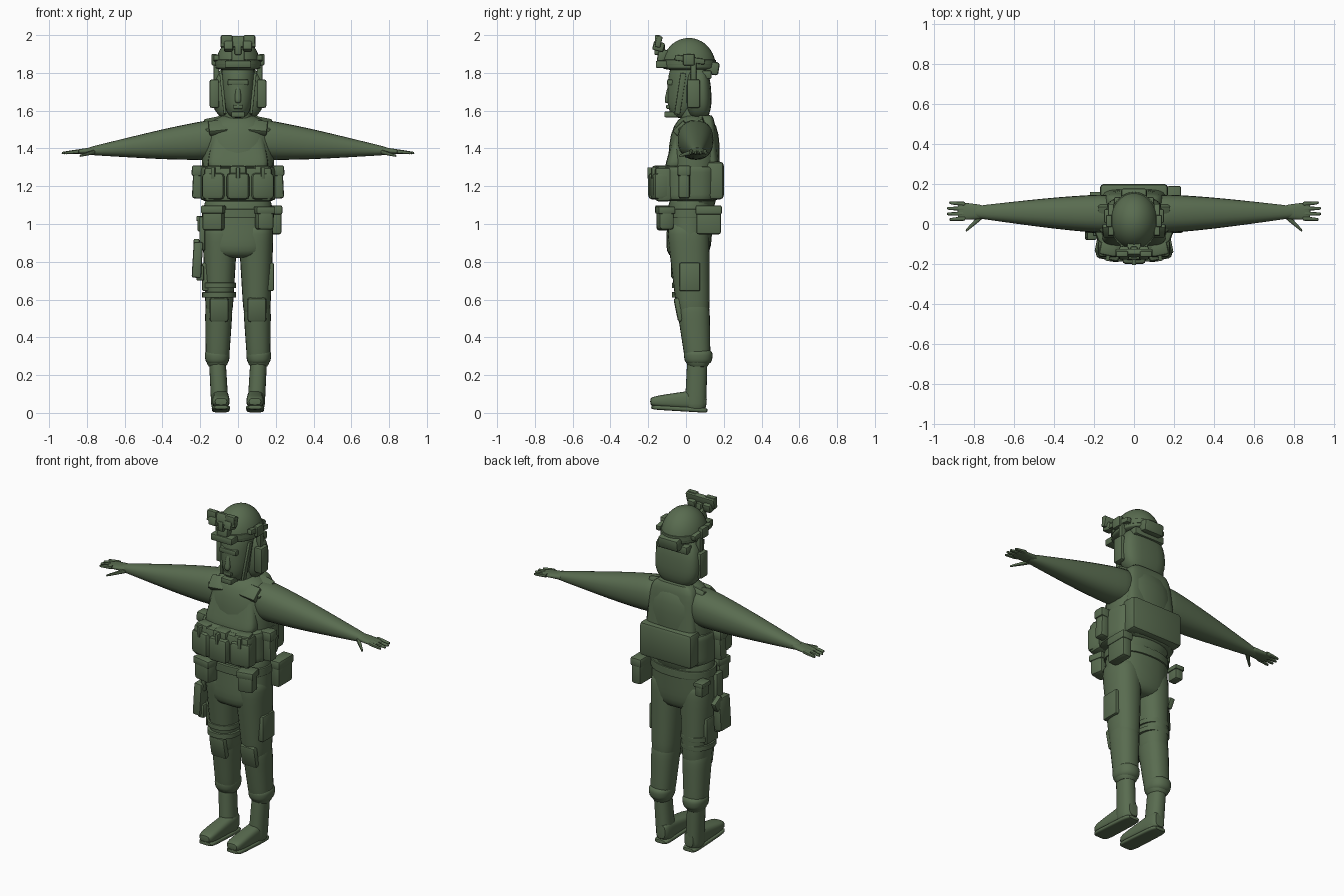
import bpy, bmesh, math
from mathutils import Matrix, Vector

if "Cube" in bpy.data.objects:
    bpy.data.objects.remove(bpy.data.objects["Cube"])

OLIVE = (.1, .15, .08, 1)
material = bpy.data.materials.new("olive green")
material.use_nodes = True
material.diffuse_color = OLIVE
material.node_tree.nodes["Principled BSDF"].inputs["Base Color"].default_value = OLIVE


def finish(name, bm):
    """Turn a bmesh into a smooth shaded object with crisp edges."""
    bmesh.ops.recalc_face_normals(bm, faces=bm.faces)
    mesh = bpy.data.meshes.new(name)
    bm.to_mesh(mesh)
    bm.free()
    mesh.materials.append(material)
    obj = bpy.data.objects.new(name, mesh)
    bpy.context.collection.objects.link(obj)
    bpy.ops.object.select_all(action="DESELECT")
    obj.select_set(True)
    bpy.context.view_layer.objects.active = obj
    bpy.ops.object.shade_smooth_by_angle(angle=math.radians(40))


def superellipse(value, power):
    return math.copysign(abs(value) ** (2 / power), value)


def limb(name, start, end, wide, deep, blunt=6, power=2.3, bulge=0, side=1, rings=14, sides=24):
    """Tapered form from start to end; wide and deep are the radii at both ends.
    A higher blunt gives squarer ends, a higher power a squarer cross-section."""
    bm = bmesh.new()
    start, end = Vector(start), Vector(end)
    along = [abs(value) for value in end - start]
    axis = along.index(max(along))
    across, up = [(Vector((0, 1, 0)), Vector((0, 0, 1))),
                  (Vector((1, 0, 0)), Vector((0, 0, 1))),
                  (Vector((1, 0, 0)), Vector((0, 1, 0)))][axis]
    previous = None
    for ring in range(rings + 1):
        u = -math.cos(math.pi * ring / rings)
        t = (u + 1) / 2
        scale = max(0, 1 - abs(u) ** blunt) ** (1 / blunt) * (1 + bulge * math.sin(math.pi * t))
        loop = []
        for step in range(sides):
            angle = math.tau * step / sides
            a = superellipse(math.cos(angle), power) * scale * (wide[0] + (wide[1] - wide[0]) * t)
            b = superellipse(math.sin(angle), power) * scale * (deep[0] + (deep[1] - deep[0]) * t)
            point = start.lerp(end, t) + across * a + up * b
            point.x *= side
            loop.append(bm.verts.new(point))
        if previous:
            for i in range(sides):
                bm.faces.new((previous[i - 1], previous[i], loop[i], loop[i - 1]))
        previous = loop
    bmesh.ops.remove_doubles(bm, verts=bm.verts, dist=.0001)
    finish(name, bm)


def box(name, at, size, tilt=0, lean=0, turn=0, side=1):
    """Block with rounded edges, rotated about its centre."""
    bm = bmesh.new()
    bmesh.ops.create_cube(bm, size=1)
    bmesh.ops.scale(bm, vec=size, verts=bm.verts)
    bmesh.ops.bevel(bm, geom=bm.edges[:], offset=min(size) / 5, segments=2, affect="EDGES", profile=.5)
    spin = Matrix.Rotation(turn, 4, "Z") @ Matrix.Rotation(lean, 4, "Y") @ Matrix.Rotation(tilt, 4, "X")
    bm.transform(Matrix.Diagonal((side, 1, 1, 1)) @ Matrix.Translation(at) @ spin)
    finish(name, bm)


def pouch(name, at, size, **pose):
    """Pouch with a slightly larger flap over its upper third."""
    box(name, at, size, **pose)
    x, y, z = at
    wide, deep, tall = size
    box(name + "_flap", (x, y, z + tall * .36), (wide + .01, deep + .01, tall / 3), **pose)


# Torso, hips and belt
limb("torso", start=(0, .03, 1), end=(0, .05, 1.58), wide=(.18, .2), deep=(.13, .14), blunt=3)
limb("hips", start=(0, .01, .82), end=(0, .03, 1.17), wide=(.19, .18), deep=(.12, .12), blunt=5)
limb("belt", start=(0, .02, 1.03), end=(0, .02, 1.08), wide=(.19, .19), deep=(.13, .13), blunt=20)

# Plate carrier
limb("chest_plate", start=(0, -.06, 1.28), end=(0, .01, 1.55), wide=(.17, .12), deep=(.06, .05), power=4)
limb("back_plate", start=(0, .13, 1.14), end=(0, .1, 1.58), wide=(.17, .14), deep=(.06, .05), power=4)
limb("waist_band", start=(0, .02, 1.12), end=(0, .02, 1.31), wide=(.2, .2), deep=(.15, .16), power=3, blunt=12)
box("back_pouch", at=(0, .15, 1.23), size=(.34, .1, .2))
box("front_panel", at=(0, -.12, 1.21), size=(.36, .09, .18))

# Three magazine pouches curving around the belly
for position in (-1, 0, 1):
    label = ("right", "middle", "left")[position + 1]
    x, turn, back = position / 8, position / 5, abs(position) * .02
    box(label + "_magazine_pouch", at=(x, -.15 + back, 1.2), size=(.12, .1, .14), turn=turn)
    box(label + "_magazine", at=(x, -.14 + back, 1.27), size=(.09, .08, .08), turn=turn)
    box(label + "_magazine_strap", at=(x, -.16 + back, 1.27), size=(.02, .09, .06), turn=turn)

# Pouches on the belt
pouch("right_front_pouch", at=(-.13, -.11, 1.03), size=(.11, .08, .13), turn=-.2)
pouch("left_front_pouch", at=(.14, -.11, 1.03), size=(.09, .08, .12), turn=.2)
pouch("left_hip_pouch", at=(.2, .12, 1.02), size=(.06, .13, .15))
pouch("right_hip_pouch", at=(-.19, .12, 1), size=(.05, .07, .08))

# Thigh holster with pistol
box("holster", at=(-.215, -.03, .81), size=(.05, .1, .19), lean=.06)
box("holster_tip", at=(-.2, -.03, .74), size=(.04, .07, .08))
box("holster_hanger", at=(-.19, -.03, .95), size=(.03, .06, .18))
box("pistol_grip", at=(-.22, .02, .88), size=(.03, .07, .06), tilt=-.5)
for strap, z in (("upper", .66), ("lower", .61)):
    limb(strap + "_thigh_strap", start=(.1, .025, z), end=(.1, .025, z + .03),
         wide=(.09, .09), deep=(.1, .1), blunt=20, side=-1)

for name, side in (("left_", 1), ("right_", -1)):
    # Shoulder pads and side pouches
    box(name + "shoulder_pad", at=(.11, .03, 1.525), size=(.13, .14, .04), tilt=.4, lean=.2, side=side)
    box(name + "shoulder_strap", at=(.105, -.03, 1.51), size=(.1, .08, .04), tilt=.8, lean=.1, side=side)
    pouch(name + "side_pouch", at=(.21, -.01, 1.22), size=(.06, .06, .17), lean=-.05, side=side)

    # Sleeved arm, hand, fingers and thumb
    limb(name + "arm", start=(.1, .05, 1.45), end=(.8, .06, 1.385), wide=(.1, .03), deep=(.11, .02),
         bulge=.1, blunt=10, side=side)
    limb(name + "palm", start=(.75, .06, 1.39), end=(.88, .065, 1.38), wide=(.035, .045), deep=(.02, .01),
         side=side)
    for finger, fan in (("index", -1.5), ("middle", -.5), ("ring", .5), ("little", 1.5)):
        limb(name + finger + "_finger", start=(.84, .064 + fan * .024, 1.385),
             end=(.94 - abs(fan) * .012, .064 + fan * .028, 1.375),
             wide=(.012, .007), deep=(.012, .007), rings=8, sides=10, side=side)
    limb(name + "thumb", start=(.75, .05, 1.385), end=(.84, -.035, 1.36), wide=(.02, .007), deep=(.014, .006),
         rings=8, sides=10, side=side)

    # Trouser leg with bloused cuff, knee pad and pocket
    limb(name + "thigh", start=(.095, .01, 1), end=(.1, .04, .5), wide=(.095, .07), deep=(.115, .085),
         blunt=8, side=side)
    limb(name + "shin", start=(.1, .035, .6), end=(.11, .065, .24), wide=(.075, .06), deep=(.09, .065),
         side=side)
    limb(name + "cuff", start=(.11, .065, .25), end=(.11, .065, .34), wide=(.06, .07), deep=(.07, .08),
         blunt=3, side=side)
    box(name + "knee_pad", at=(.1, -.02, .55), size=(.1, .07, .13), tilt=.2, side=side)
    box(name + "cargo_pocket", at=(.17, .02, .72), size=(.04, .11, .15), side=side)

    # Boot
    limb(name + "boot_shaft", start=(.095, .05, .02), end=(.11, .06, .29), wide=(.046, .044), deep=(.057, .053),
         blunt=12, side=side)
    limb(name + "boot_foot", start=(.092, .11, .07), end=(.09, -.19, .06), wide=(.043, .047), deep=(.06, .026),
         blunt=5, power=3, side=side)
    limb(name + "boot_sole", start=(.092, .115, .013), end=(.09, -.185, .03), wide=(.045, .05), deep=(.013, .012),
         power=4, side=side)

    # Headset, chin strap and helmet rail
    box(name + "ear_cup", at=(.125, .04, 1.69), size=(.05, .07, .15), side=side)
    box(name + "ear_cup_arm", at=(.115, .04, 1.8), size=(.03, .03, .13), side=side)
    box(name + "chin_strap", at=(.08, -.03, 1.69), size=(.015, .03, .22), tilt=-.15, lean=.1, side=side)
    box(name + "helmet_rail", at=(.115, .02, 1.87), size=(.03, .16, .03), tilt=-.15, side=side)
    box(name + "rail_clip", at=(.125, .015, 1.87), size=(.03, .06, .06), side=side)

    # Raised goggle tubes
    box(name + "goggle_tube", at=(.05, -.145, 1.94), size=(.05, .06, .05), tilt=-.25, side=side)
    box(name + "goggle_cap", at=(.06, -.15, 1.975), size=(.06, .03, .05), side=side)

# Head, neck and face
limb("head", start=(0, -.02, 1.56), end=(0, .02, 1.88), wide=(.07, .1), deep=(.085, .11), blunt=3, power=2)
limb("neck", start=(0, .05, 1.5), end=(0, .04, 1.64), wide=(.08, .07), deep=(.08, .07))
limb("neck_cover", start=(0, .07, 1.55), end=(0, .06, 1.84), wide=(.13, .12), deep=(.065, .06),
     blunt=3, power=3, bulge=.1)
limb("nose", start=(0, -.1, 1.64), end=(0, -.085, 1.74), wide=(.02, .01), deep=(.018, .01), blunt=3)
box("brow", at=(0, -.08, 1.75), size=(.11, .04, .03))
box("lips", at=(0, -.09, 1.62), size=(.05, .03, .02))
box("chin_cup", at=(0, -.08, 1.58), size=(.07, .07, .03))

# Helmet shell: a dome with a nearly flat underside
dome = bmesh.new()
bmesh.ops.create_uvsphere(dome, u_segments=32, v_segments=20, radius=1)
for vert in dome.verts:
    x, y, z = vert.co
    vert.co = (x * .12, y * .143 + .015, 1.83 + z * (.155 if z > 0 else .02))
finish("helmet", dome)
limb("helmet_band", start=(0, .015, 1.84), end=(0, .015, 1.87), wide=(.122, .122), deep=(.145, .145),
     blunt=20, power=2)
box("battery_pack", at=(0, .14, 1.825), size=(.13, .07, .07), tilt=-.15)
box("rear_strap", at=(0, .11, 1.79), size=(.2, .05, .045))

# Night vision mount
box("helmet_shroud", at=(0, -.125, 1.89), size=(.07, .05, .07), tilt=-.2)
box("mount_arm", at=(0, -.14, 1.925), size=(.035, .055, .06))
box("goggle_bridge", at=(0, -.145, 1.965), size=(.185, .03, .06), tilt=-.25)
box("brow_light", at=(0, -.125, 1.845), size=(.14, .07, .04))
